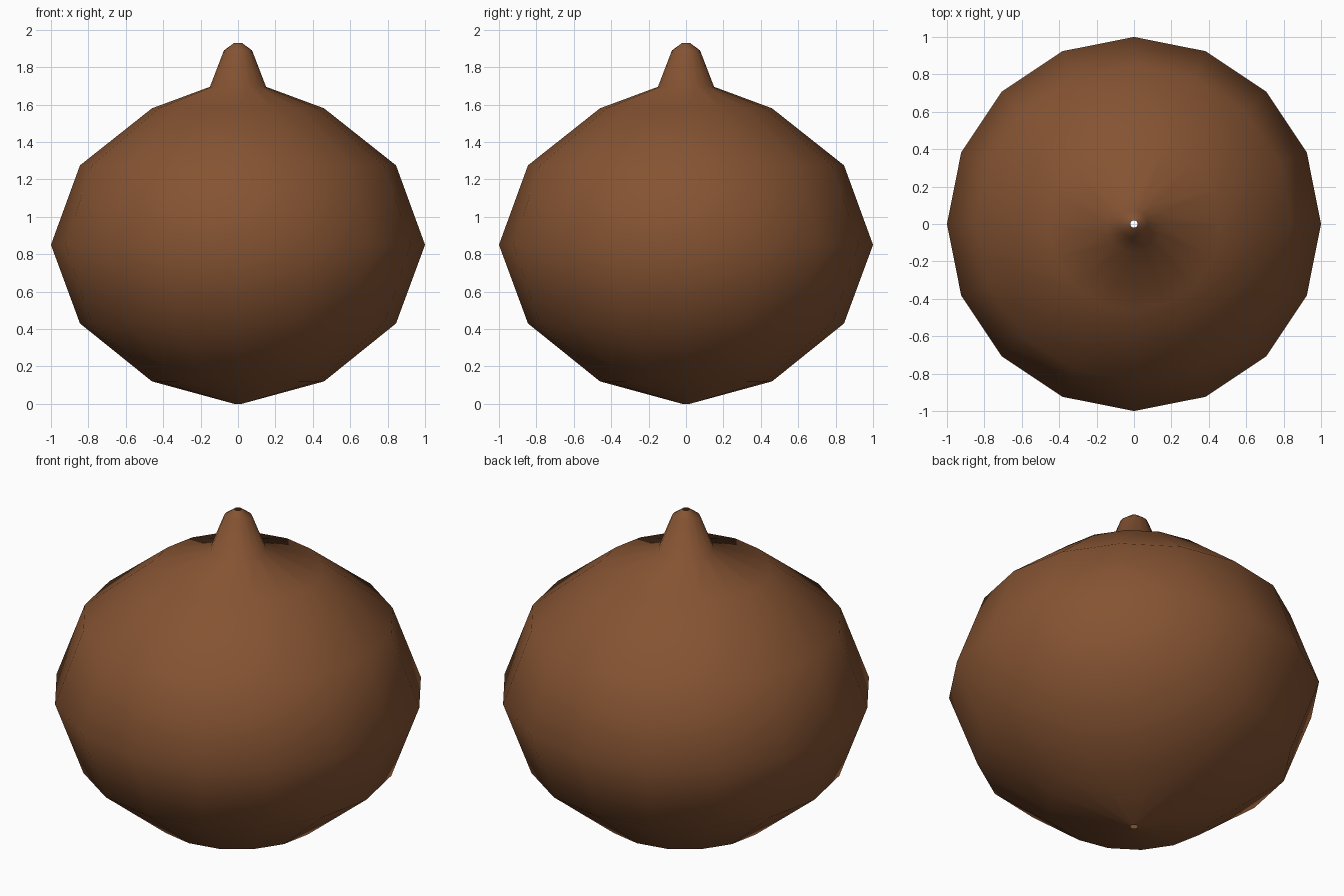
import bpy
import math

if "Cube" in bpy.data.objects:
    bpy.data.objects.remove(bpy.data.objects["Cube"])

SIDES = 16
# (radius, height) from the tiny bottom hole up to the tip of the stem
PROFILE = [(0.02, 0.0), (0.46, 0.12), (0.845, 0.43), (1.0, 0.85), (0.845, 1.275),
           (0.46, 1.58), (0.15, 1.695), (0.075, 1.89), (0.02, 1.93)]


def lathe(name, profile, sides):
    """Open surface of revolution about z."""
    verts = [(r * math.cos(2 * math.pi * i / sides), r * math.sin(2 * math.pi * i / sides), z)
             for r, z in profile for i in range(sides)]
    faces = [(k * sides + i, k * sides + (i + 1) % sides,
              (k + 1) * sides + (i + 1) % sides, (k + 1) * sides + i)
             for k in range(len(profile) - 1) for i in range(sides)]
    mesh = bpy.data.meshes.new(name)
    mesh.from_pydata(verts, [], faces)
    mesh.update()
    mesh.shade_smooth()
    obj = bpy.data.objects.new(name, mesh)
    bpy.context.collection.objects.link(obj)
    return obj


# Round nut body with its stem, one smooth brown shell
brown = bpy.data.materials.new("nut brown")
brown.diffuse_color = (0.235, 0.087, 0.032, 1)
brown.use_nodes = True
brown.node_tree.nodes["Principled BSDF"].inputs["Base Color"].default_value = brown.diffuse_color
body = lathe("nut_body_and_stem", PROFILE, SIDES)
body.data.materials.append(brown)
